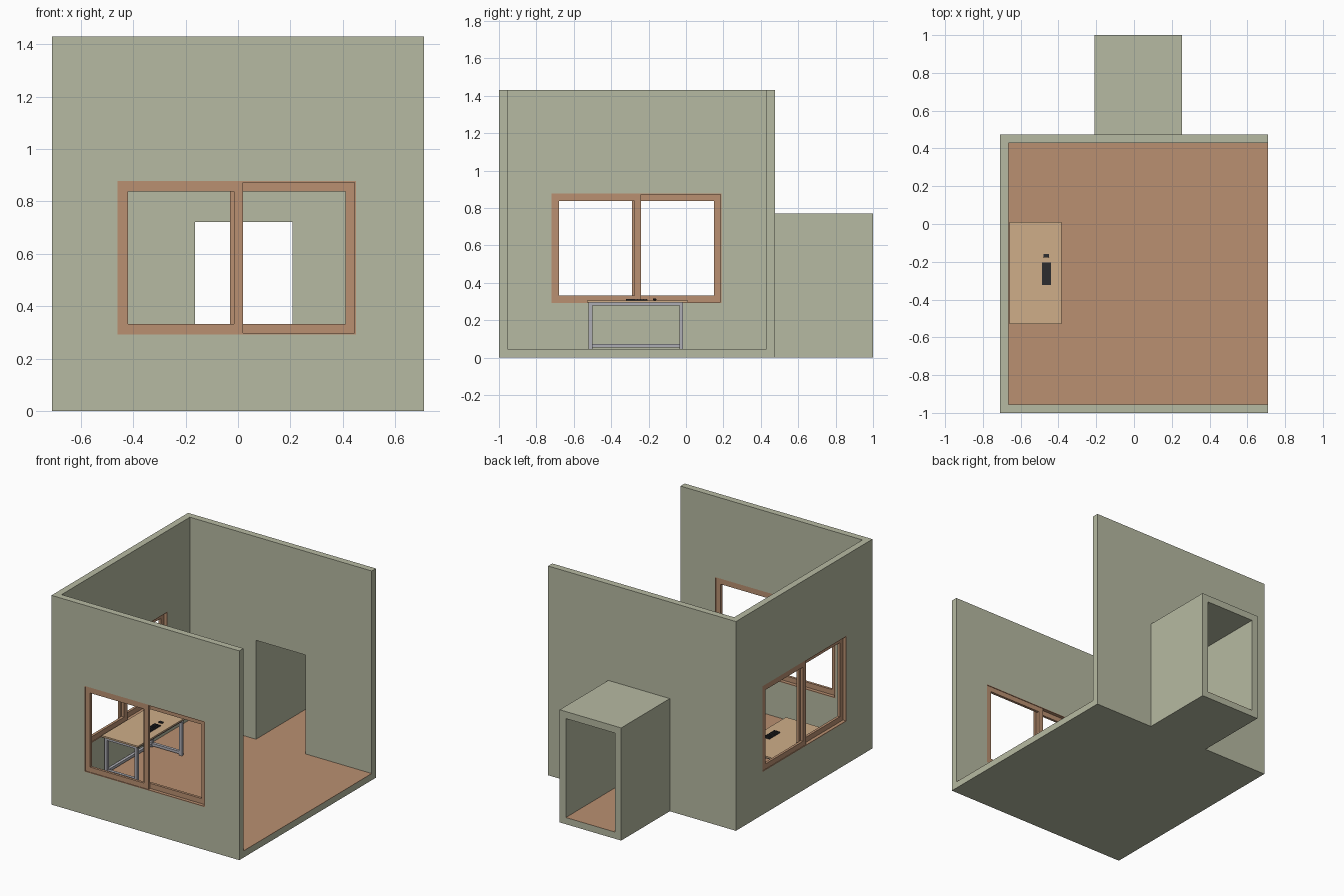
import bpy, bmesh, math
from mathutils import Matrix, Vector

if "Cube" in bpy.data.objects:
    bpy.data.objects.remove(bpy.data.objects["Cube"])


def material(name, color):
    m = bpy.data.materials.new(name)
    m.diffuse_color = (*color, 1)
    m.use_nodes = True
    m.node_tree.nodes["Principled BSDF"].inputs["Base Color"].default_value = m.diffuse_color
    return m


WALL = material("sage_plaster", (0.47, 0.49, 0.36))
FLOOR = material("terracotta", (0.49, 0.28, 0.165))
FRAME = material("brown_wood", (0.49, 0.28, 0.165))
TOP = material("pale_wood", (0.62, 0.42, 0.25))
METAL = material("steel", (0.42, 0.42, 0.46))
DARK = material("dark_plastic", (0.025, 0.025, 0.028))


def boxes(name, mat, spans):
    """One object from boxes given as (x0, x1, y0, y1, z0, z1)."""
    bm = bmesh.new()
    for x0, x1, y0, y1, z0, z1 in spans:
        centre = Vector((x0 + x1, y0 + y1, z0 + z1)) / 2
        size = (x1 - x0, y1 - y0, z1 - z0)
        bmesh.ops.create_cube(bm, size=1, matrix=Matrix.Translation(centre) @ Matrix.Diagonal((*size, 1)))
    me = bpy.data.meshes.new(name)
    bm.to_mesh(me)
    bm.free()
    me.materials.append(mat)
    ob = bpy.data.objects.new(name, me)
    bpy.context.collection.objects.link(ob)
    return ob


def boolean(target, name, span, op="DIFFERENCE"):
    helper = boxes(name, WALL, [span])
    helper.hide_render = True
    mod = target.modifiers.new(name, "BOOLEAN")
    mod.operation, mod.solver, mod.object = op, "EXACT", helper
    bpy.context.view_layer.objects.active = target
    bpy.ops.object.modifier_apply(modifier=mod.name)
    bpy.data.objects.remove(helper)


# Room shell, open at the top and right, with a passage behind
T = 0.045
room = boxes("room_walls", WALL, [(-0.71, 0.71, -1, 0.475, 0, 1.43)])
boolean(room, "passage_block", (-0.21, 0.255, 0.4, 1, 0, 0.77), "UNION")
boolean(room, "room_space", (-0.71 + T, 0.9, -1 + T, 0.475 - T, T, 1.6))
boolean(room, "passage_space", (-0.165, 0.208, 0.3, 1.1, T, 0.722))
boolean(room, "front_opening", (-0.46, 0.45, -1.1, -0.9, 0.292, 0.878))
boolean(room, "left_opening", (-0.8, -0.6, -0.72, 0.19, 0.292, 0.878))

# Floor finish
boxes("floor_finish", FLOOR, [(-0.71 + T, 0.71, -1 + T, 0.475 - T, T - 0.002, T + 0.001),
                              (-0.165, 0.208, 0.475 - T, 1, T - 0.002, T + 0.001)])


# Sliding windows: thin casing with two overlapping sashes
def ring(x0, x1, y0, y1, h, w):
    return [(x0, x0 + w, y0, y1, -h, h), (x1 - w, x1, y0, y1, -h, h),
            (x0 + w, x1 - w, y0, y1, -h, -h + w), (x0 + w, x1 - w, y0, y1, h - w, h)]


def window(side, loc, angle):
    parts = {"casing": ring(-0.455, 0.455, 0, T, 0.293, 0.005),
             "outer_sash": ring(-0.45, 0.025, 0.004, 0.021, 0.288, 0.035),
             "inner_sash": ring(-0.025, 0.45, 0.023, 0.041, 0.288, 0.035)}
    for part, spans in parts.items():
        ob = boxes(f"{side}_window_{part}", FRAME, spans)
        ob.location = loc
        ob.rotation_euler.z = angle


window("front", (-0.005, -1, 0.585), 0)
window("left", (-0.71, -0.265, 0.585), -math.pi / 2)

# Desk: top, two end frames and long rails
boxes("desk_top", TOP, [(-0.66, -0.385, -0.53, 0.01, 0.295, 0.306)])
x0, x1, w = -0.645, -0.40, 0.02
for end, y in (("front", -0.52), ("back", -0.035)):
    boxes(f"desk_{end}_frame", METAL,
          [(x, x + w, y, y + w, T, 0.295) for x in (x0, x1 - w)] +
          [(x0 + w, x1 - w, y, y + w, z, z + 0.018) for z in (0.055, 0.277)])
boxes("desk_rails", METAL, [(x0, x0 + w, -0.50, -0.035, 0.055, 0.073),
                            (x0, x0 + w, -0.50, -0.035, 0.279, 0.295),
                            (x1 - w, x1, -0.50, -0.035, 0.279, 0.295)])

# Keyboard and mouse
boxes("keyboard_base", DARK, [(-0.487, -0.44, -0.322, -0.205, 0.306, 0.310)])
boxes("keyboard_keys", DARK, [(-0.4855 + 0.009 * i, -0.4785 + 0.009 * i,
                               -0.3205 + 0.0082 * j, -0.3140 + 0.0082 * j, 0.310, 0.313)
                              for i in range(5) for j in range(14)])
mouse = boxes("mouse", DARK, [(-0.48, -0.45, -0.177, -0.158, 0.306, 0.315)])
bevel = mouse.modifiers.new("bevel", "BEVEL")
bevel.width, bevel.segments = 0.003, 2
